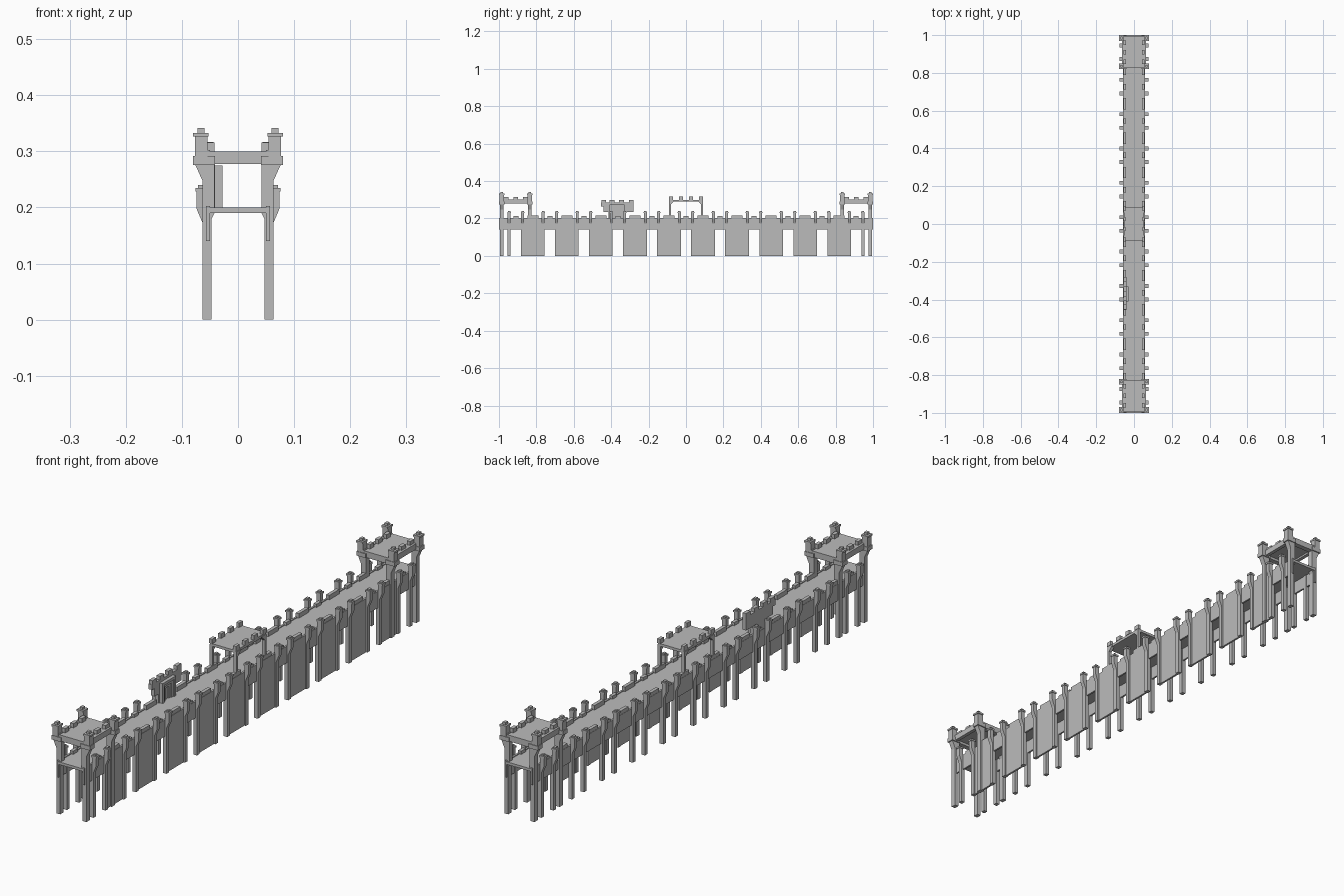
import bpy
import bmesh

cube = bpy.data.objects.get("Cube")
if cube:
    bpy.data.objects.remove(cube, do_unlink=True)


def make_material(name, value):
    mat = bpy.data.materials.new(name)
    mat.use_nodes = True
    color = (value, value, value, 1)
    mat.diffuse_color = color
    mat.node_tree.nodes["Principled BSDF"].inputs["Base Color"].default_value = color
    return mat


stone = make_material("grey stone", 0.5)


class Part:
    """Collects boxes and extruded profiles into one named object."""

    def __init__(self, name):
        self.name = name
        self.bm = bmesh.new()

    def profile(self, points, start, end, axis="y"):
        # axis y: points are (x, z); axis x: points are (y, z)
        def place(p, d):
            return (p[0], d, p[1]) if axis == "y" else (d, p[0], p[1])
        verts = [self.bm.verts.new(place(p, start)) for p in points]
        face = self.bm.faces.new(verts)
        new = bmesh.ops.extrude_face_region(self.bm, geom=[face])["geom"]
        shift = place((0, 0), end - start)
        moved = [v for v in new if isinstance(v, bmesh.types.BMVert)]
        bmesh.ops.translate(self.bm, vec=shift, verts=moved)

    def box(self, x0, x1, y0, y1, z0, z1):
        self.profile([(x0, z0), (x1, z0), (x1, z1), (x0, z1)], y0, y1)

    def finish(self):
        bmesh.ops.recalc_face_normals(self.bm, faces=self.bm.faces)
        mesh = bpy.data.meshes.new(self.name)
        self.bm.to_mesh(mesh)
        self.bm.free()
        mesh.materials.append(stone)
        obj = bpy.data.objects.new(self.name, mesh)
        bpy.context.collection.objects.link(obj)
        return obj


def mirrored(points, side):
    return [(side * x, z) for x, z in points]


def side_box(part, side, x0, x1, y0, y1, z0, z1):
    a, b = sorted((side * x0, side * x1))
    part.box(a, b, y0, y1, z0, z1)


MODULES = 11
STEP = 2 / MODULES
centers = [(i - MODULES // 2) * STEP for i in range(MODULES)]
gaps = [c + STEP / 2 for c in centers[:-1]]

# Walkway floor along the whole bridge
deck = Part("walkway_deck")
deck.box(-0.053, 0.053, -1, 1, 0.19, 0.2)
deck.finish()

# Side skirts below the floor, with merlons on their tops
for side, label in ((1, "left"), (-1, "right")):
    skirt = Part(label + "_skirt")
    side_box(skirt, side, 0.05, 0.057, -1, 1, 0.14, 0.203)
    skirt.finish()
    merlons = Part(label + "_merlons")
    for y in gaps:
        side_box(merlons, side, 0.043, 0.056, y - 0.03, y + 0.03, 0.2, 0.217)
    for y in centers:
        side_box(merlons, side, 0.043, 0.056, y - 0.014, y + 0.014, 0.2, 0.212)
    merlons.finish()

# Tall wall panels, on one side only
panels = Part("left_wall_panels")
for y in gaps:
    panels.box(0.05, 0.0575, y - 0.052, y + 0.052, 0, 0.203)
panels.finish()

# Paired posts with flared, capped heads
POST = [(0.048, 0), (0.063, 0), (0.063, 0.172), (0.074, 0.198),
        (0.074, 0.23), (0.057, 0.23), (0.057, 0.198), (0.048, 0.19)]
for side, label in ((1, "left"), (-1, "right")):
    posts = Part(label + "_posts")
    for center in centers:
        for y in (center - 0.036, center + 0.036):
            posts.profile(mirrored(POST, side), y - 0.008, y + 0.008)
            side_box(posts, side, 0.055, 0.076, y - 0.01, y + 0.01, 0.228, 0.235)
            side_box(posts, side, 0.06, 0.071, y - 0.006, y + 0.006, 0.235, 0.24)
    posts.finish()

# End towers: four legs, turrets and an upper platform each
LEG = [(0.047, 0), (0.063, 0), (0.063, 0.247), (0.077, 0.278),
       (0.042, 0.278), (0.042, 0.19), (0.047, 0.18)]
for end, label in ((-1, "front"), (1, "back")):
    tower = Part(label + "_tower_legs")
    turrets = Part(label + "_tower_turrets")
    platform = Part(label + "_tower_platform")
    ya, yb = sorted((end * 0.825, end * 0.995))
    platform.box(-0.06, 0.06, ya, yb, 0.287, 0.3)
    for y in (end * 0.835, end * 0.985):
        platform.box(-0.042, 0.042, y - 0.01, y + 0.01, 0.277, 0.3)
        for side in (1, -1):
            tower.profile(mirrored(LEG, side), y - 0.01, y + 0.01)
            side_box(turrets, side, 0.041, 0.08, y - 0.014, y + 0.014, 0.276, 0.292)
            side_box(turrets, side, 0.054, 0.077, y - 0.012, y + 0.012, 0.29, 0.328)
            side_box(turrets, side, 0.053, 0.08, y - 0.015, y + 0.015, 0.326, 0.333)
            side_box(turrets, side, 0.06, 0.072, y - 0.007, y + 0.007, 0.333, 0.342)
    mid = end * 0.91
    for side in (1, -1):
        side_box(platform, side, 0.05, 0.064, ya, yb, 0.28, 0.302)
        for y in (mid - 0.05, mid, mid + 0.05):
            side_box(platform, side, 0.042, 0.056, y - 0.012, y + 0.012, 0.3, 0.316)
    tower.finish()
    turrets.finish()
    platform.finish()

# Raised platform over the middle, with braced corner legs
canopy = Part("middle_canopy")
canopy.box(-0.054, 0.054, -0.09, 0.09, 0.29, 0.3)
BRACE = [(0.09, 0.2), (0.09, 0.295), (0.06, 0.295), (0.08, 0.275), (0.08, 0.2)]
for side in (1, -1):
    x0, x1 = sorted((side * 0.044, side * 0.056))
    for end in (1, -1):
        canopy.profile(mirrored(BRACE, end), x0, x1, axis="x")
    for y in (-0.081, -0.027, 0.027, 0.081):
        canopy.box(x0, x1, y - 0.011, y + 0.011, 0.3, 0.317)
canopy.finish()

# Gate wall on one edge with overhanging battlements
gate = Part("gate_wall")
gate.box(-0.055, -0.041, -0.415, -0.325, 0.2, 0.285)
gate.box(-0.055, -0.041, -0.455, -0.28, 0.265, 0.285)
gate.box(-0.055, -0.041, -0.44, -0.28, 0.235, 0.265)
for y in (-0.44, -0.395, -0.345, -0.293):
    gate.box(-0.055, -0.041, y - 0.013, y + 0.013, 0.285, 0.299)
gate.finish()

# Stepped door frame standing out from the gate wall
frame = Part("gate_door_frame")
for inset, front in ((0, -0.028), (0.01, -0.032), (0.02, -0.036)):
    y0, y1, top = -0.41 + inset, -0.33 - inset, 0.275 - inset
    frame.box(-0.042, front, y0, y0 + 0.01, 0.2, top)
    frame.box(-0.042, front, y1 - 0.01, y1, 0.2, top)
    frame.box(-0.042, front, y0, y1, top - 0.01, top)
frame.finish()
